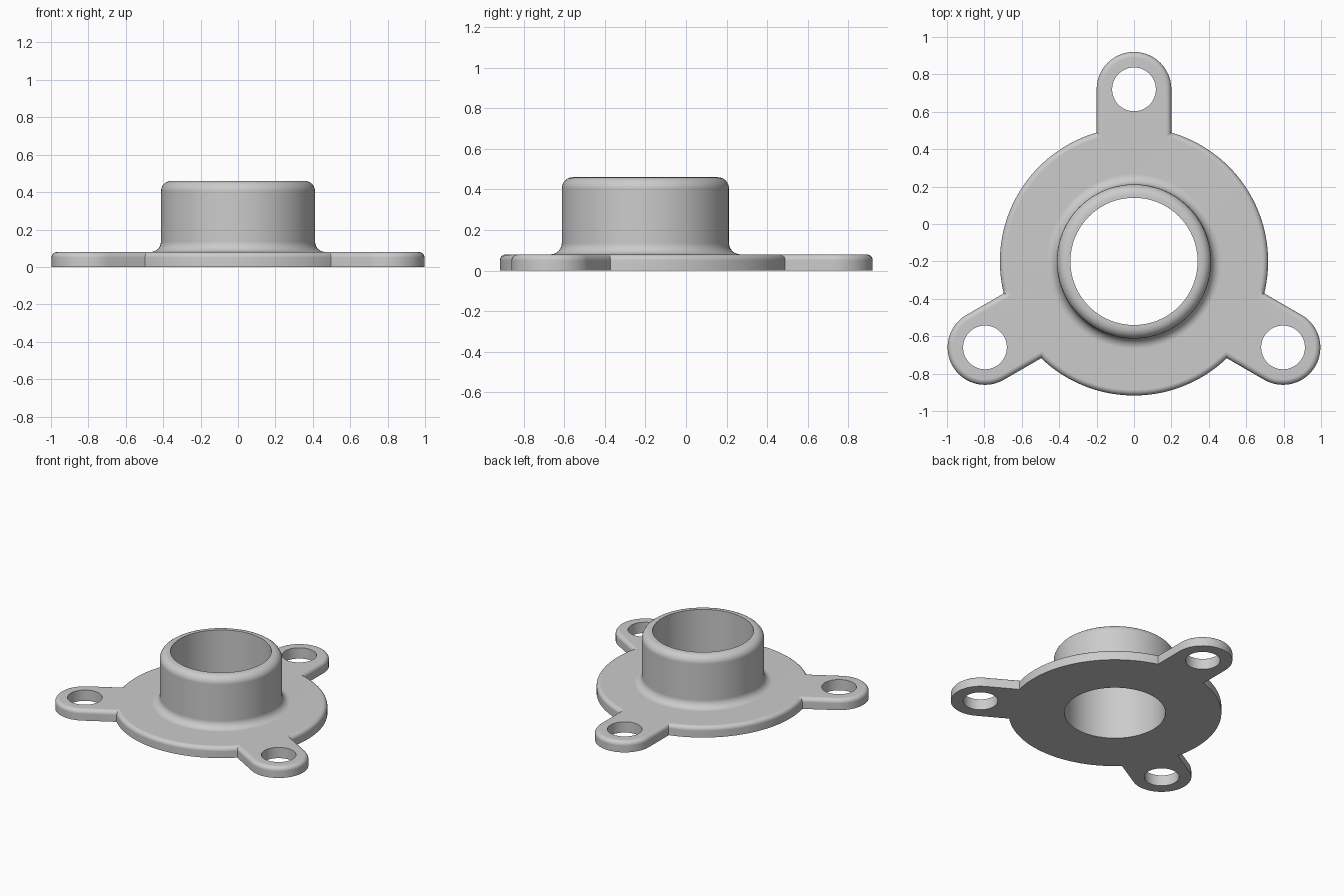
import bpy, bmesh
from math import sin, cos, asin, pi, radians

cube = bpy.data.objects.get("Cube")
if cube:
    bpy.data.objects.remove(cube)

CENTRE_Y = -0.2
DISC_R, EAR_R, EAR_DIST = 0.717, 0.2, 0.92
HOLE_R, BORE_R, COLLAR_R = 0.117, 0.34, 0.412
PLATE_H, TOTAL_H = 0.08, 0.46
EDGE_R, FILLET_R, RIM_R = 0.03, 0.055, 0.055
EAR_ANGLES = [radians(a) for a in (90, 210, 330)]
STEPS = 6

bm = bmesh.new()


def loop(points, z):
    """Closed ring of vertices joined by edges."""
    verts = [bm.verts.new((x, y + CENTRE_Y, z)) for x, y in points]
    for a, b in zip(verts, verts[1:] + verts[:1]):
        bm.edges.new((a, b))
    return verts


def skin(rings):
    """Quads between successive rings."""
    for lo, hi in zip(rings, rings[1:]):
        n = len(lo)
        for i in range(n):
            j = (i + 1) % n
            bm.faces.new((lo[i], lo[j], hi[j], hi[i]))


def cap(loops, z_dir):
    """Flat face between an outer loop and the loops of its openings."""
    edges = []
    for ring in loops:
        edges += [bm.edges.get((a, b)) for a, b in zip(ring, ring[1:] + ring[:1])]
    bmesh.ops.triangle_fill(bm, use_beauty=True, use_dissolve=False,
                            edges=edges, normal=(0, 0, z_dir))


def circle(r, n, cx=0, cy=0):
    return [(cx + r * cos(2 * pi * i / n), cy + r * sin(2 * pi * i / n)) for i in range(n)]


def outline(inset):
    """Disc with three round-ended ears, offset inwards."""
    disc, ear = DISC_R - inset, EAR_R - inset
    half = asin(ear / disc)
    points = []
    for a in EAR_ANGLES:
        cx, cy = EAR_DIST * cos(a), EAR_DIST * sin(a)
        for i in range(25):
            t = a - pi / 2 + pi * i / 24
            points.append((cx + ear * cos(t), cy + ear * sin(t)))
        span = 2 * pi / 3 - 2 * half
        for i in range(37):
            t = a + half + span * i / 36
            points.append((disc * cos(t), disc * sin(t)))
    return points


quarter = [pi / 2 * i / STEPS for i in range(STEPS + 1)]

# Plate rim with a rounded upper edge
rim = [loop(outline(0), 0)]
rim += [loop(outline(EDGE_R * (1 - cos(t))), PLATE_H - EDGE_R * (1 - sin(t))) for t in quarter]
skin(rim)

# Collar: fillet at the foot, rounded lip, straight bore down through the plate
profile = [(COLLAR_R + FILLET_R * (1 - sin(t)), PLATE_H + FILLET_R * (1 - cos(t))) for t in quarter]
profile += [(COLLAR_R - RIM_R * (1 - cos(t)), TOTAL_H - RIM_R * (1 - sin(t))) for t in quarter]
profile += [(BORE_R, TOTAL_H), (BORE_R, 0)]
collar = [loop(circle(r, 96), z) for r, z in profile]
skin(collar)

# Bolt holes through the ears
tops, bottoms = [rim[-1], collar[0]], [rim[0], collar[-1]]
for a in EAR_ANGLES:
    ring = circle(HOLE_R, 48, EAR_DIST * cos(a), EAR_DIST * sin(a))
    low, high = loop(ring, 0), loop(ring, PLATE_H)
    skin([low, high])
    bottoms.append(low)
    tops.append(high)

# Flat upper and lower faces of the plate
cap(tops, 1)
cap(bottoms, -1)
bmesh.ops.recalc_face_normals(bm, faces=bm.faces)

mesh = bpy.data.meshes.new("collar_flange")
bm.to_mesh(mesh)
bm.free()
flange = bpy.data.objects.new("collar_flange", mesh)
bpy.context.collection.objects.link(flange)

# Plain grey metal
grey = bpy.data.materials.new("light_grey")
grey.use_nodes = True
colour = (0.6, 0.6, 0.6, 1)
grey.diffuse_color = colour
grey.node_tree.nodes["Principled BSDF"].inputs["Base Color"].default_value = colour
mesh.materials.append(grey)

# Smooth rounds, crisp corners, flat plate faces
bpy.ops.object.select_all(action='DESELECT')
flange.select_set(True)
bpy.context.view_layer.objects.active = flange
bpy.ops.object.shade_smooth_by_angle(angle=radians(30))
weighted = flange.modifiers.new("weighted_normals", 'WEIGHTED_NORMAL')
weighted.keep_sharp = True
